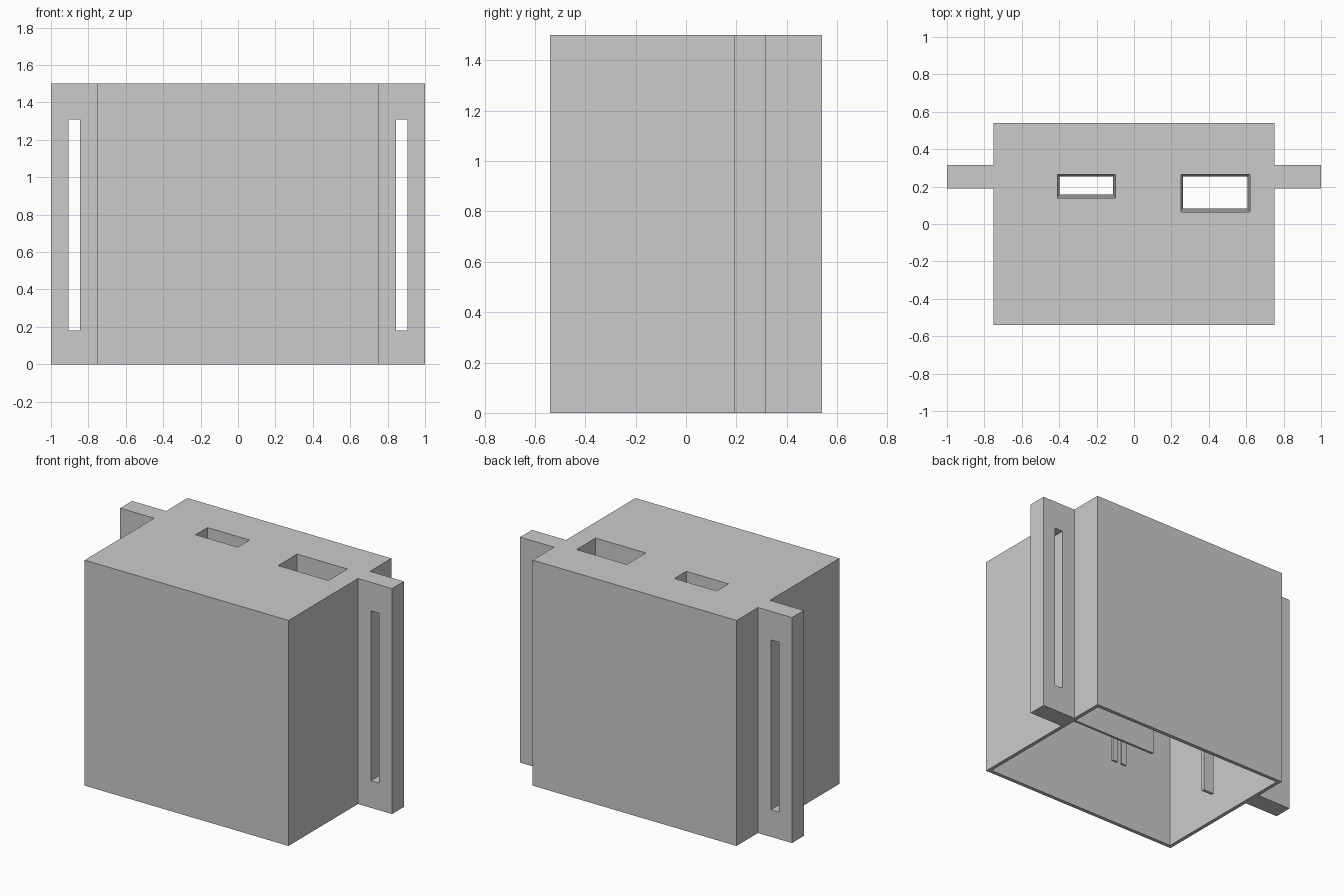
import bpy
import bmesh

start = bpy.data.objects.get("Cube")
if start:
    bpy.data.objects.remove(start, do_unlink=True)

grey = bpy.data.materials.new("plain_grey")
grey.use_nodes = True
grey.diffuse_color = (0.6, 0.6, 0.6, 1)
grey.node_tree.nodes["Principled BSDF"].inputs["Base Color"].default_value = (0.6, 0.6, 0.6, 1)

HEIGHT, WALL = 1.5, 0.025


def finish(name, bm):
    bmesh.ops.recalc_face_normals(bm, faces=bm.faces)
    mesh = bpy.data.meshes.new(name)
    bm.to_mesh(mesh)
    bm.free()
    mesh.materials.append(grey)
    ob = bpy.data.objects.new(name, mesh)
    bpy.context.collection.objects.link(ob)
    return ob


def box(name, x0, x1, y0, y1, z0, z1):
    bm = bmesh.new()
    bmesh.ops.create_cube(bm, size=1)
    for v in bm.verts:
        v.co = [lo + (c + 0.5) * (hi - lo)
                for c, lo, hi in zip(v.co, (x0, y0, z0), (x1, y1, z1))]
    return finish(name, bm)


def cut(ob, cutters):
    for c in cutters:
        c.hide_render = True
        mod = ob.modifiers.new("cut", 'BOOLEAN')
        mod.operation, mod.solver, mod.object = 'DIFFERENCE', 'EXACT', c
    graph = bpy.context.evaluated_depsgraph_get()
    mesh = bpy.data.meshes.new_from_object(ob.evaluated_get(graph))
    ob.modifiers.clear()
    ob.data = mesh
    for c in cutters:
        bpy.data.objects.remove(c, do_unlink=True)


def grow(r, d):
    return (r[0] - d, r[1] + d, r[2] - d, r[3] + d)


def shaft(name, top, bottom, z0, z1):
    """Tapered rectangular tube lofted through four rectangles."""
    bm = bmesh.new()
    loops = []
    for r, z in ((top, z1), (bottom, z0), (grow(bottom, 0.012), z0), (grow(top, 0.012), z1)):
        x0, x1, y0, y1 = r
        loops.append([bm.verts.new((x, y, z))
                      for x, y in ((x0, y0), (x1, y0), (x1, y1), (x0, y1))])
    for a, b in zip(loops, loops[1:] + loops[:1]):
        for i in range(4):
            j = (i + 1) % 4
            bm.faces.new((a[i], a[j], b[j], b[i]))
    return finish(name, bm)


# Hollow housing, open underneath, with two openings in its top
holes = {"small": (-0.41, -0.10, 0.14, 0.265), "large": (0.25, 0.62, 0.065, 0.265)}
ceiling = HEIGHT - WALL
housing = box("housing", -0.75, 0.75, -0.54, 0.54, 0, HEIGHT)
cut(housing, [box("cavity", -0.75 + WALL, 0.75 - WALL, -0.54 + WALL, 0.54 - WALL, -0.1, ceiling)]
    + [box("opening", *r, ceiling - 0.1, HEIGHT + 0.1) for r in holes.values()])

# Tapered shafts below the openings
for name, (x0, x1, y0, y1) in holes.items():
    shaft(name + "_shaft", (x0, x1, y0, y1),
          (x0 + 0.012, x1 - 0.012, y0 + 0.018, y1 - 0.01), 0.35, ceiling)

# Hanging plates inside the housing
box("inner_panel", 0.08, 0.75 - WALL, 0.268, 0.285, 0.01, ceiling)
box("inner_rib", -0.53, -0.45, 0.12, 0.14, 0.01, ceiling)
for x in (0.11, 0.18):
    box("inner_prong", x, x + 0.04, 0.045, 0.06, 0.01, ceiling)

# Slotted strap flanges on both sides
for side, s in (("left", 1), ("right", -1)):
    xs = sorted((s * 0.75, s * 1.0))
    slot = sorted((s * 0.845, s * 0.905))
    flange = box(side + "_flange", *xs, 0.19, 0.315, 0, HEIGHT)
    cut(flange, [box("slot", *slot, 0, 0.5, 0.18, 1.31)])
